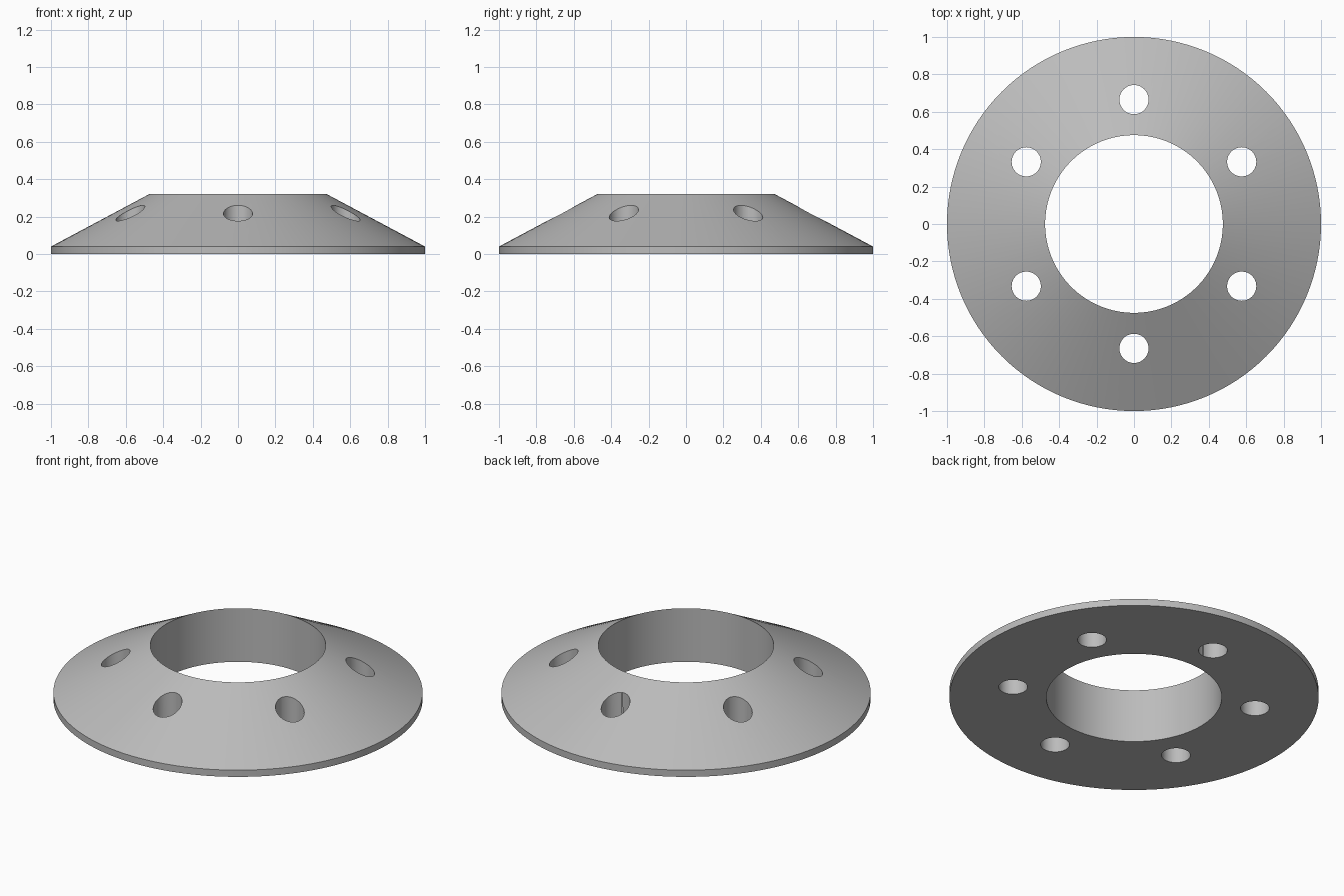
import bpy
import bmesh
from math import cos, sin, pi, radians

SEGMENTS = 128
HOLES = 6
HOLE_RADIUS = 0.078
HOLE_CIRCLE = 0.665

cube = bpy.data.objects.get("Cube")
if cube:
    bpy.data.objects.remove(cube, do_unlink=True)

grey = bpy.data.materials.new("plain grey")
grey.use_nodes = True
colour = (0.5, 0.5, 0.5, 1)
grey.diffuse_color = colour
grey.node_tree.nodes["Principled BSDF"].inputs["Base Color"].default_value = colour


def lathe(name, profile):
    """Sweep a closed (radius, height) profile around the z axis."""
    bm = bmesh.new()
    rings = []
    for i in range(SEGMENTS):
        a = 2 * pi * i / SEGMENTS
        rings.append([bm.verts.new((r * cos(a), r * sin(a), z)) for r, z in profile])
    n = len(profile)
    for i, ring in enumerate(rings):
        following = rings[(i + 1) % SEGMENTS]
        for j in range(n):
            k = (j + 1) % n
            bm.faces.new((ring[j], following[j], following[k], ring[k]))
    bmesh.ops.recalc_face_normals(bm, faces=bm.faces)
    mesh = bpy.data.meshes.new(name)
    bm.to_mesh(mesh)
    bm.free()
    obj = bpy.data.objects.new(name, mesh)
    bpy.context.collection.objects.link(obj)
    return obj


# Conical ring: bore, flat base, short rim and straight sloping top
ring = lathe("conical_ring", [(0.475, 0), (1, 0), (1, 0.04), (0.475, 0.32)])
ring.data.materials.append(grey)

# Vertical bolt holes, evenly spaced
for i in range(HOLES):
    a = 2 * pi * i / HOLES + pi / 2
    bpy.ops.mesh.primitive_cylinder_add(
        vertices=48, radius=HOLE_RADIUS, depth=1,
        location=(HOLE_CIRCLE * cos(a), HOLE_CIRCLE * sin(a), 0.2))
    cutter = bpy.context.object
    cutter.name = f"hole_cutter_{i + 1}"
    cutter.hide_render = True
    cutter.data.materials.append(grey)
    cut = ring.modifiers.new("bolt hole", "BOOLEAN")
    cut.operation = "DIFFERENCE"
    cut.solver = "EXACT"
    cut.object = cutter
    bpy.context.view_layer.objects.active = ring
    bpy.ops.object.modifier_apply(modifier=cut.name)
    bpy.data.objects.remove(cutter, do_unlink=True)

# Smooth the curved walls, keep the edges crisp
bpy.ops.object.select_all(action="DESELECT")
ring.select_set(True)
bpy.context.view_layer.objects.active = ring
bpy.ops.object.shade_smooth_by_angle(angle=radians(20))
